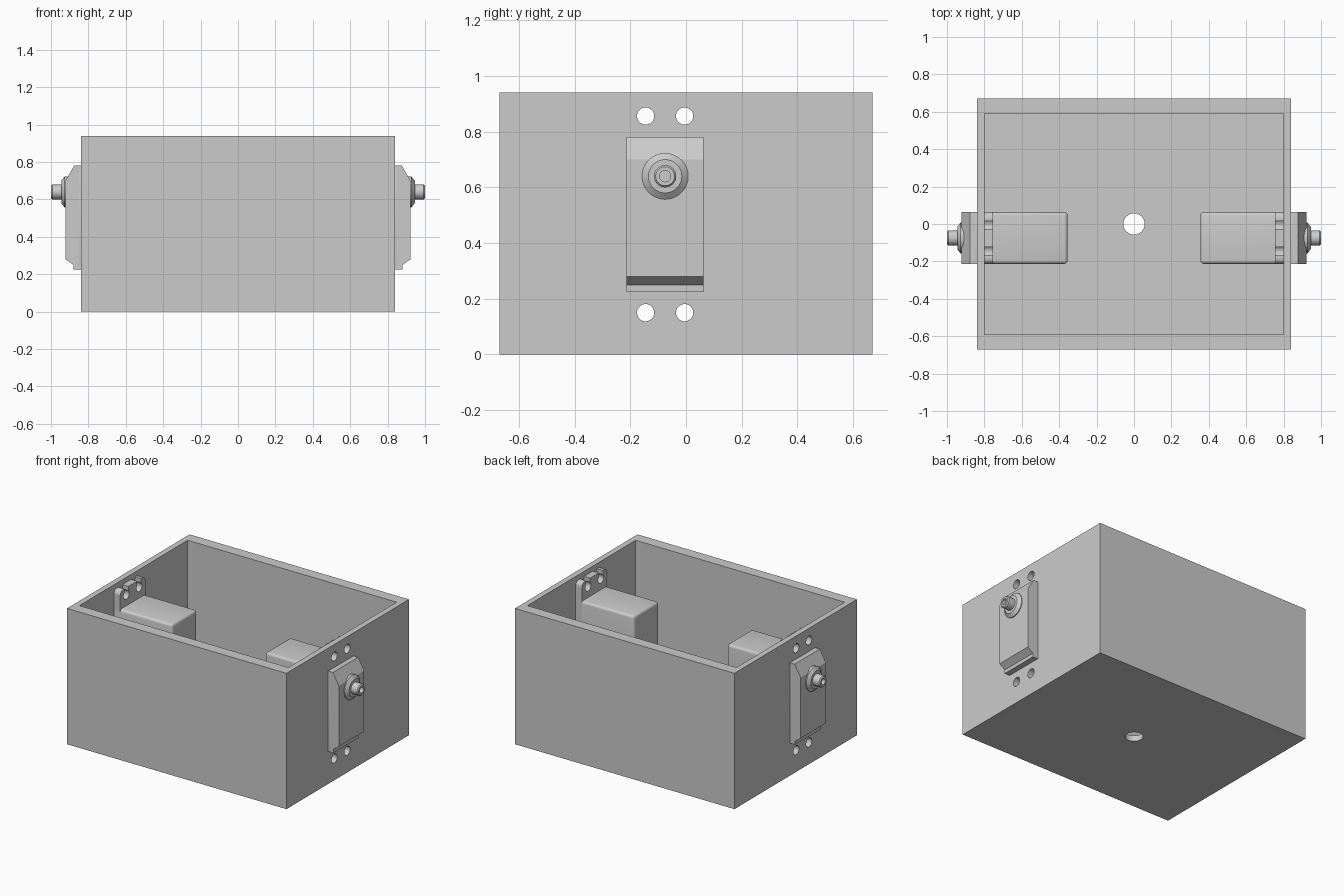
import bpy, bmesh, math
from mathutils import Matrix, Vector

cube = bpy.data.objects.get("Cube")
if cube:
    bpy.data.objects.remove(cube, do_unlink=True)

grey = bpy.data.materials.new("light_grey")
grey.use_nodes = True
colour = (0.6, 0.6, 0.6, 1)
grey.diffuse_color = colour
grey.node_tree.nodes["Principled BSDF"].inputs["Base Color"].default_value = colour

# Servo centre and bounds shared by its parts
CY, CZ, HALF_W, HALF_H = -0.075, 0.503, 0.138, 0.278
HOLE_Y = (CY - 0.07, CY + 0.07)
HOLE_Z = (CZ - 0.353, CZ + 0.353)


def make(name, bm):
    bmesh.ops.recalc_face_normals(bm, faces=bm.faces)
    mesh = bpy.data.meshes.new(name)
    bm.to_mesh(mesh)
    bm.free()
    mesh.materials.append(grey)
    ob = bpy.data.objects.new(name, mesh)
    bpy.context.scene.collection.objects.link(ob)
    return ob


def add_box(bm, lo, hi):
    lo, hi = Vector(lo), Vector(hi)
    m = Matrix.Translation((lo + hi) / 2) @ Matrix.Diagonal((*(hi - lo), 1))
    return bmesh.ops.create_cube(bm, size=1, matrix=m)["verts"]


def box(name, lo, hi):
    bm = bmesh.new()
    add_box(bm, lo, hi)
    return make(name, bm)


def add_cylinder(bm, centre, radius, depth, axis):
    turn = Matrix.Rotation(math.pi / 2, 4, "Y") if axis == "X" else Matrix()
    bmesh.ops.create_cone(bm, cap_ends=True, segments=32, radius1=radius, radius2=radius,
                          depth=depth, matrix=Matrix.Translation(centre) @ turn)


def cut(ob, bm, name):
    cutter = make(name, bm)
    cutter.hide_render = True
    cutter.hide_viewport = True
    mod = ob.modifiers.new("cut", "BOOLEAN")
    mod.object = cutter
    mod.solver = "EXACT"
    mod.use_self = True


def bevel_along(bm, axis, width, pick, segments=4):
    """Round edges running along one axis whose midpoint passes the test."""
    edges = [e for e in bm.edges
             if abs((e.verts[0].co - e.verts[1].co).normalized()[axis]) > 0.99
             and pick((e.verts[0].co + e.verts[1].co) / 2)]
    bmesh.ops.bevel(bm, geom=edges, offset=width, segments=segments, affect="EDGES", profile=0.5)


def smooth(ob):
    bpy.ops.object.select_all(action="DESELECT")
    ob.select_set(True)
    bpy.context.view_layer.objects.active = ob
    bpy.ops.object.shade_smooth_by_angle(angle=math.radians(35))


# Open-topped case, its screw holes and the drain hole in the floor
case = box("case", (-0.84, -0.67, 0), (0.84, 0.67, 0.94))
bm = bmesh.new()
add_box(bm, (-0.8, -0.592, 0.04), (0.8, 0.592, 1.1))
cut(case, bm, "case_cavity_cutter")
bm = bmesh.new()
add_cylinder(bm, (0, 0, 0.02), 0.057, 0.2, "Z")
for side in (-1, 1):
    for y in HOLE_Y:
        for z in HOLE_Z:
            add_cylinder(bm, (side * 0.82, y, z), 0.031, 0.12, "X")
cut(case, bm, "case_hole_cutter")


def servo(side, label):
    def X(x):
        return x * side

    # Rounded motor body inside the case
    bm = bmesh.new()
    add_box(bm, (0.355, CY - HALF_W, CZ - HALF_H), (0.85, CY + HALF_W, CZ + HALF_H))
    edges = [e for e in bm.edges if any(v.co.x < 0.5 for v in e.verts)]
    bmesh.ops.bevel(bm, geom=edges, offset=0.018, segments=4, affect="EDGES", profile=0.5)
    bmesh.ops.scale(bm, vec=(side, 1, 1), verts=bm.verts)
    smooth(make(label + "_servo_body", bm))

    # Mounting flange with rounded corners and keyhole slots
    bm = bmesh.new()
    add_box(bm, (0.753, CY - HALF_W, CZ - 0.403), (0.8, CY + HALF_W, CZ + 0.403))
    bevel_along(bm, 0, 0.03, lambda p: True)
    bmesh.ops.scale(bm, vec=(side, 1, 1), verts=bm.verts)
    flange = make(label + "_servo_flange", bm)
    bm = bmesh.new()
    for y in HOLE_Y:
        for z in HOLE_Z:
            add_cylinder(bm, (X(0.776), y, z), 0.031, 0.12, "X")
            end = z + math.copysign(0.1, z - CZ)
            add_box(bm, (0.716 * side - 0.06 + 0.06 * side, y - 0.022, min(z, end)),
                    (0.716 * side + 0.06 + 0.06 * side, y + 0.022, max(z, end)))
    cut(flange, bm, label + "_flange_slot_cutter")

    # Chamfered gear cover outside the case, extruded from its side profile
    top, low = CZ + HALF_H, CZ - HALF_H
    profile = ((0.8, low), (0.88, low), (0.88, 0.25), (0.922, 0.28),
               (0.922, 0.7), (0.876, top), (0.8, top))
    bm = bmesh.new()
    face = bm.faces.new([bm.verts.new((X(x), CY - HALF_W, z)) for x, z in profile])
    ext = bmesh.ops.extrude_face_region(bm, geom=[face])["geom"]
    bmesh.ops.translate(bm, vec=(0, 2 * HALF_W, 0),
                        verts=[v for v in ext if isinstance(v, bmesh.types.BMVert)])
    make(label + "_gear_cover", bm)

    # Bearing boss and hollow output shaft, turned around the x axis
    rings = ((0.87, 0), (0.87, 0.083), (0.927, 0.083), (0.945, 0.06), (0.945, 0.04),
             (0.993, 0.04), (1.0, 0.034), (1.0, 0.02), (0.955, 0.02), (0.955, 0))
    bm = bmesh.new()
    verts = [bm.verts.new((X(x), CY + r, 0.64)) for x, r in rings]
    edges = [bm.edges.new(pair) for pair in zip(verts, verts[1:])]
    bmesh.ops.spin(bm, geom=verts + edges, cent=(0, CY, 0.64), axis=(1, 0, 0),
                   angle=2 * math.pi, steps=32, use_merge=True)
    bmesh.ops.remove_doubles(bm, verts=bm.verts, dist=0.0005)
    smooth(make(label + "_output_shaft", bm))


servo(1, "left")
servo(-1, "right")
